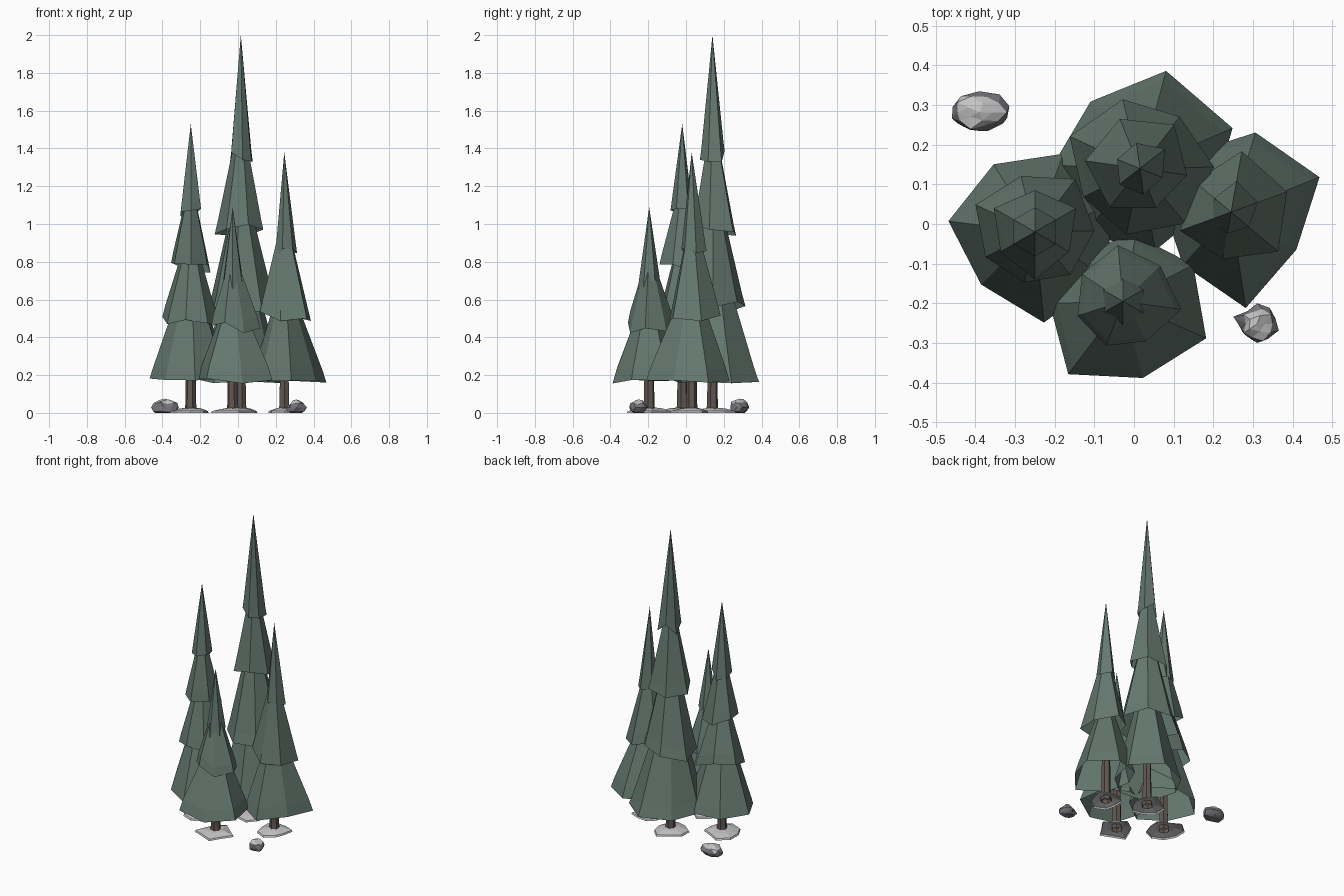
import bpy, bmesh, math, random
from mathutils import Vector, noise

old = bpy.data.objects.get("Cube")
if old:
    bpy.data.objects.remove(old, do_unlink=True)


def material(name, rgb):
    m = bpy.data.materials.new(name)
    m.use_nodes = True
    m.diffuse_color = (*rgb, 1)
    bsdf = m.node_tree.nodes["Principled BSDF"]
    bsdf.inputs["Base Color"].default_value = (*rgb, 1)
    bsdf.inputs["Roughness"].default_value = 0.9
    return m


GREEN = material("pine green", (0.13, 0.19, 0.16))
BARK = material("bark brown", (0.12, 0.095, 0.085))
STONE = material("pale stone", (0.55, 0.55, 0.55))
DARK_STONE = material("dark stone", (0.19, 0.18, 0.2))


def finish(bm, name, *mats):
    bmesh.ops.recalc_face_normals(bm, faces=bm.faces)
    mesh = bpy.data.meshes.new(name)
    bm.to_mesh(mesh)
    bm.free()
    for mat in mats:
        mesh.materials.append(mat)
    ob = bpy.data.objects.new(name, mesh)
    bpy.context.collection.objects.link(ob)
    return ob


def loft(name, rings, mat):
    """Open skin over rings of points; a ring of one point is a tip."""
    bm = bmesh.new()
    rows = [[bm.verts.new(p) for p in ring] for ring in rings]
    for a, b in zip(rows, rows[1:]):
        n = max(len(a), len(b))
        for i in range(n):
            j = (i + 1) % n
            quad = [a[i % len(a)], a[j % len(a)], b[j % len(b)], b[i % len(b)]]
            bm.faces.new(list(dict.fromkeys(quad)))
    return finish(bm, name, mat)


def ring(x, y, radii, heights, start):
    n = len(radii)
    return [(x + r * math.cos(start + math.tau * i / n),
             y + r * math.sin(start + math.tau * i / n), z)
            for i, (r, z) in enumerate(zip(radii, heights))]


def skirt(name, x, y, z, tip, radii, start, ragged, rng):
    """One hollow tier: tip, bulging shoulder, ragged open rim."""
    rim_z = [z + rng.uniform(0, ragged) for _ in radii]
    lift = 0.04 + 0.12 * max(radii)
    loft(name, [[(x, y, tip)],
                ring(x, y, [r * 0.9 for r in radii], [h + lift for h in rim_z], start),
                ring(x, y, radii, rim_z, start)], GREEN)


def tree(name, x, y, tiers, seed):
    """Each tier: rim height, tip height, angle of first corner, corner radii."""
    rng = random.Random(seed)
    for k, (z, tip, angle, radii) in enumerate(tiers):
        skirt(f"{name}_branches_{k + 1}", x, y, z, tip, radii, math.radians(angle),
              0.07 if k else 0.03, rng)
    # Tapered trunk
    levels = [(0, 0.034), (0.05, 0.029), (0.5, 0.022)]
    loft(f"{name}_trunk", [ring(x, y, [r] * 6, [z] * 6, seed) for z, r in levels], BARK)
    # Irregular low mound around the trunk
    spread = [rng.uniform(0.085, 0.135) for _ in range(9)]
    loft(f"{name}_ground_mound",
         [ring(x, y, spread, [0] * 9, seed),
          ring(x, y, [s * 0.95 for s in spread], [0.01] * 9, seed),
          ring(x, y, [s * 0.55 for s in spread],
               [rng.uniform(0.018, 0.026) for _ in spread], seed),
          [(x, y, 0.03)]], STONE)


tree("left_tree", -0.25, -0.02, [
    (0.17, 0.82, 70, [0.21, 0.2, 0.22, 0.19, 0.23, 0.21, 0.21]),
    (0.455, 1.0, 104, [0.145, 0.165, 0.14, 0.13, 0.14, 0.15, 0.168]),
    (0.73, 1.25, 90, [0.105, 0.12, 0.1, 0.12, 0.1, 0.12]),
    (1.02, 1.53, 150, [0.062] * 6)], 4)
tree("back_tree", 0.015, 0.14, [
    (0.155, 0.98, 75, [0.255, 0.21, 0.22, 0.22, 0.21, 0.2, 0.255]),
    (0.53, 1.3, 104, [0.18, 0.195, 0.16, 0.17, 0.18, 0.187, 0.165]),
    (0.93, 1.6, 112, [0.135, 0.14, 0.124, 0.107, 0.12, 0.14]),
    (1.32, 2.0, 98, [0.065, 0.062, 0.065, 0.067, 0.062, 0.08])], 7)
tree("right_tree", 0.245, 0.03, [
    (0.155, 0.76, 73, [0.21, 0.18, 0.17, 0.18, 0.245, 0.19, 0.24]),
    (0.48, 1.08, 80, [0.156, 0.12, 0.137, 0.12, 0.155, 0.15]),
    (0.8, 1.38, 80, [0.08, 0.055, 0.055, 0.055, 0.058, 0.072])], 11)
tree("front_tree", -0.028, -0.195, [
    (0.155, 0.69, -24, [0.23, 0.2, 0.17, 0.17, 0.185, 0.23, 0.2]),
    (0.415, 0.87, 95, [0.142, 0.124, 0.12, 0.12, 0.117, 0.148, 0.13]),
    (0.64, 1.09, 90, [0.06] * 6)], 5)


def rock(name, x, y, width, depth, height, seed):
    """Squat jagged boulder, dark at the sides and pale on top."""
    rng = random.Random(seed)
    bm = bmesh.new()
    bmesh.ops.create_icosphere(bm, subdivisions=2, radius=1)
    for v in bm.verts:
        bump = 0.9 + 0.3 * noise.noise(v.co * 1.7 + Vector((seed, 0, 0)))
        v.co *= bump * rng.uniform(0.86, 1.12)
        # Narrow the crown and flatten the base
        v.co.xy *= 1 - 0.25 * max(v.co.z, 0)
        v.co.z = max(v.co.z, -0.6)
    # Fit the boulder to its footprint
    for axis, (low, size) in enumerate([(x - width / 2, width),
                                        (y - depth / 2, depth), (0, height)]):
        values = [v.co[axis] for v in bm.verts]
        bottom, span = min(values), max(values) - min(values)
        for v in bm.verts:
            v.co[axis] = low + (v.co[axis] - bottom) / span * size
    bm.normal_update()
    for f in bm.faces:
        pale = f.normal.z > 0.35 and f.calc_center_median().z > height * 0.62
        f.material_index = 0 if pale else 1
    finish(bm, name, STONE, DARK_STONE)


rock("back_rock", -0.387, 0.285, 0.145, 0.1, 0.075, 3)
rock("front_rock", 0.308, -0.25, 0.115, 0.1, 0.07, 8)
